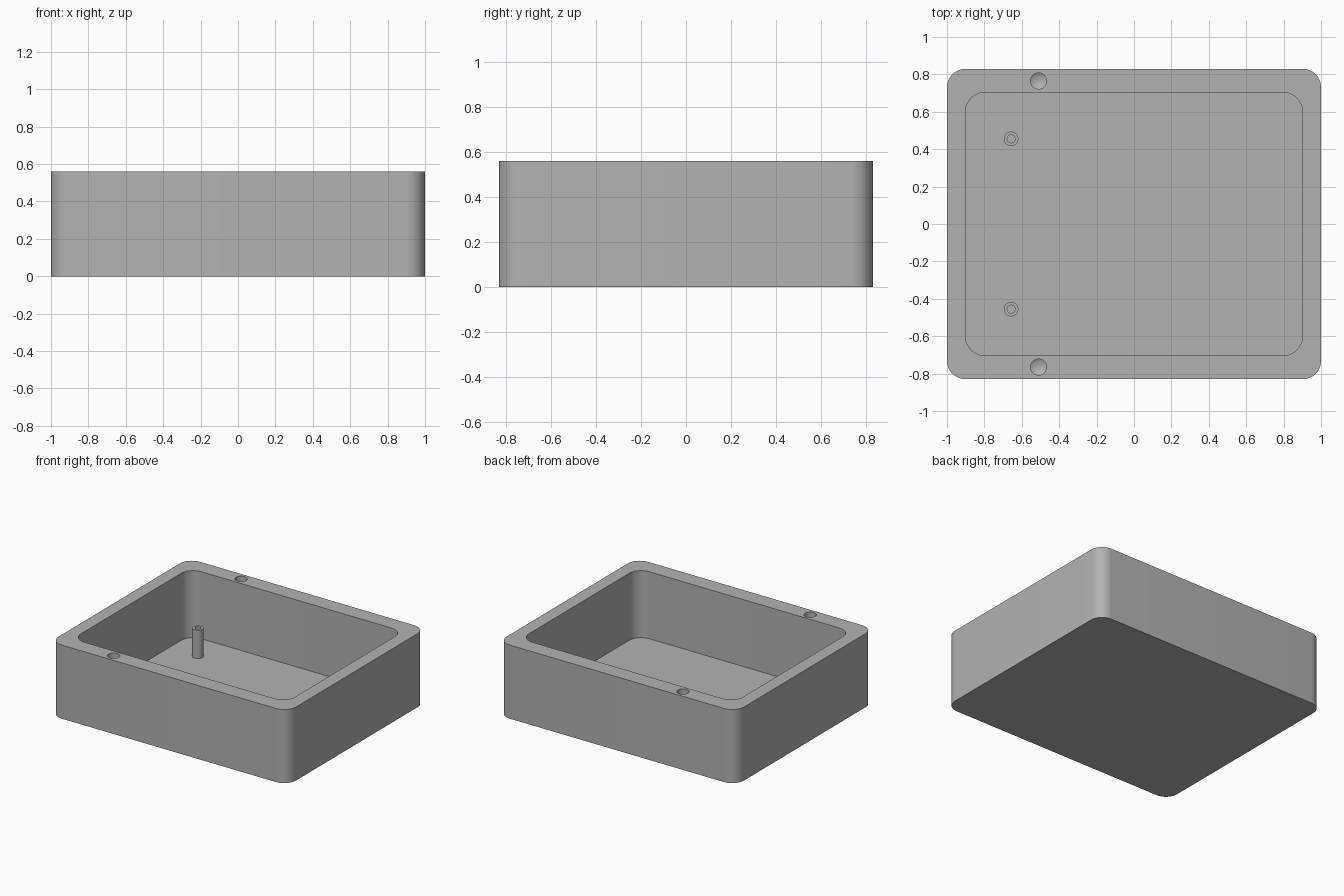
import bpy, bmesh, math
from mathutils import Vector

if "Cube" in bpy.data.objects:
    bpy.data.objects.remove(bpy.data.objects["Cube"], do_unlink=True)

HEIGHT, FLOOR, CORNER = 0.56, 0.05, 0.1

grey = bpy.data.materials.new("plain grey")
grey.use_nodes = True
colour = (0.45, 0.45, 0.45, 1)
grey.diffuse_color = colour
grey.node_tree.nodes["Principled BSDF"].inputs["Base Color"].default_value = colour


def make_object(name, bm):
    bmesh.ops.recalc_face_normals(bm, faces=bm.faces)
    mesh = bpy.data.meshes.new(name)
    bm.to_mesh(mesh)
    bm.free()
    mesh.materials.append(grey)
    obj = bpy.data.objects.new(name, mesh)
    bpy.context.collection.objects.link(obj)
    return obj


def rounded_block(name, half_x, half_y, bottom, top, segments=12):
    """Upright block with rounded vertical corners."""
    bm = bmesh.new()
    ring = []
    for quarter, (sx, sy) in enumerate([(1, 1), (-1, 1), (-1, -1), (1, -1)]):
        for i in range(segments + 1):
            a = (quarter + i / segments) * math.pi / 2
            ring.append(bm.verts.new((sx * (half_x - CORNER) + CORNER * math.cos(a),
                                      sy * (half_y - CORNER) + CORNER * math.sin(a), bottom)))
    base = bm.faces.new(ring)
    walls = bmesh.ops.extrude_face_region(bm, geom=[base], use_keep_orig=True)
    moved = [v for v in walls["geom"] if isinstance(v, bmesh.types.BMVert)]
    bmesh.ops.translate(bm, verts=moved, vec=(0, 0, top - bottom))
    return make_object(name, bm)


def lathe(name, profile, x, y, steps=32):
    """Turn a radius/height profile about a vertical axis."""
    bm = bmesh.new()
    verts = [bm.verts.new((r, 0, z)) for r, z in profile]
    edges = [bm.edges.new(pair) for pair in zip(verts, verts[1:])]
    bmesh.ops.spin(bm, geom=verts + edges, cent=(0, 0, 0), axis=(0, 0, 1),
                   angle=2 * math.pi, steps=steps)
    bmesh.ops.remove_doubles(bm, verts=bm.verts, dist=0.0001)
    bmesh.ops.translate(bm, verts=bm.verts, vec=Vector((x, y, 0)))
    return make_object(name, bm)


def shade(obj):
    bpy.ops.object.select_all(action="DESELECT")
    obj.select_set(True)
    bpy.context.view_layer.objects.active = obj
    bpy.ops.object.shade_smooth_by_angle(angle=math.radians(30))


# Open tray with a rounded cavity
tray = rounded_block("tray", 1.0, 0.83, 0, HEIGHT)
cutters = [rounded_block("cavity_cutter", 0.9, 0.7025, FLOOR, HEIGHT + 0.1)]

# Two drilled rim holes with pointed bottoms
drill = [(0, 0.31), (0.043, 0.335), (0.043, HEIGHT + 0.1), (0, HEIGHT + 0.1)]
for side in (-1, 1):
    cutters.append(lathe("drill_cutter", drill, -0.51, side * 0.765))

bpy.context.view_layer.objects.active = tray
for cutter in cutters:
    cutter.hide_render = True
    cut = tray.modifiers.new("cut", "BOOLEAN")
    cut.operation = "DIFFERENCE"
    cut.solver = "EXACT"
    cut.object = cutter
    bpy.ops.object.modifier_apply(modifier=cut.name)
    bpy.data.objects.remove(cutter, do_unlink=True)
shade(tray)

# Two hollow screw posts standing on the floor
post = [(0.039, FLOOR - 0.01), (0.039, 0.265), (0.021, 0.265), (0.021, FLOOR + 0.01), (0, FLOOR + 0.01)]
for name, side in (("front_post", -1), ("back_post", 1)):
    shade(lathe(name, post, -0.657, side * 0.455))
